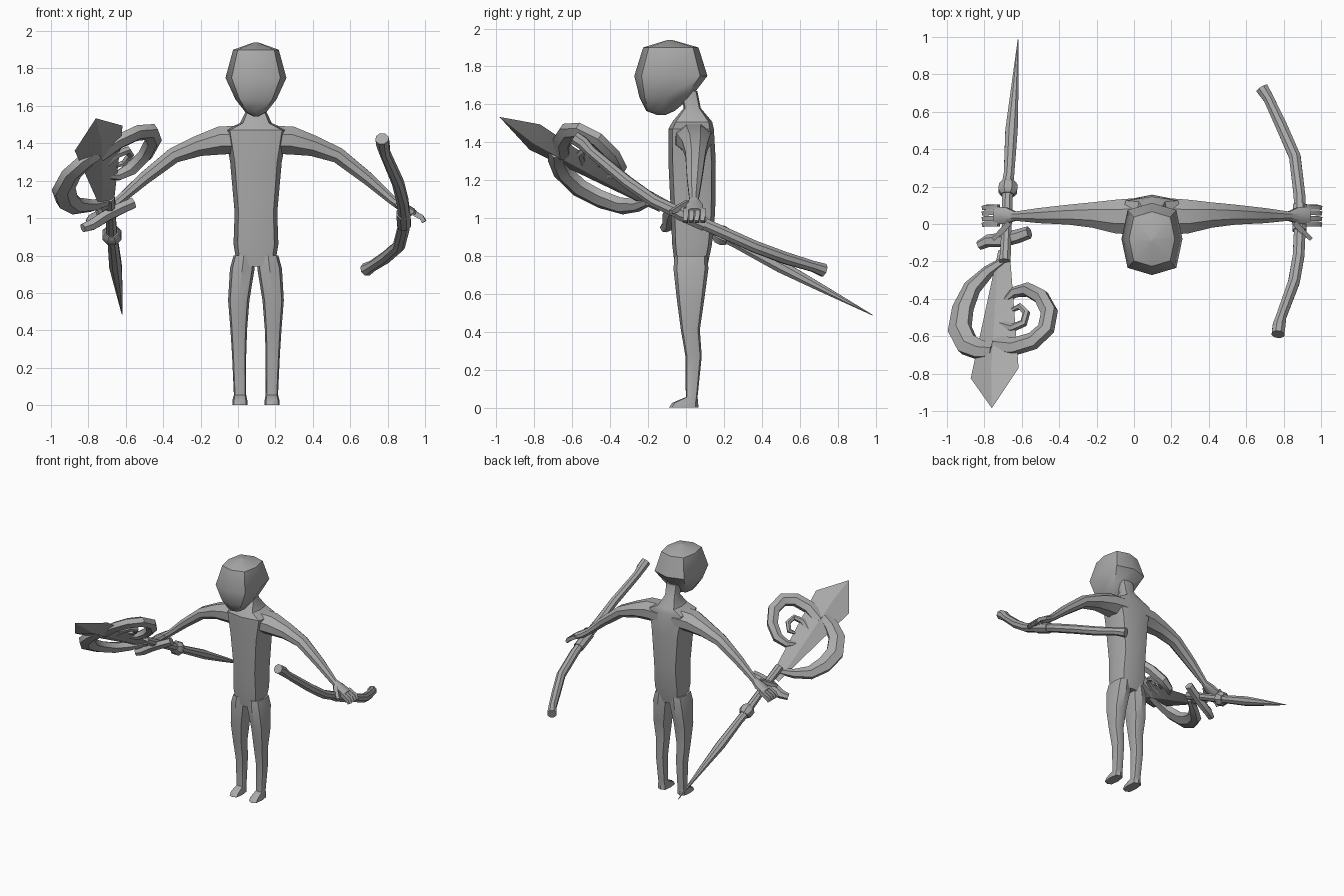
import bpy, bmesh, math
from mathutils import Vector

CX = 0.096                      # centre line of the body
grey = bpy.data.materials.new("plain_grey")
grey.diffuse_color = (0.4, 0.4, 0.4, 1)


def finish(name, bm, angle=35):
    bmesh.ops.recalc_face_normals(bm, faces=bm.faces)
    me = bpy.data.meshes.new(name)
    bm.to_mesh(me)
    bm.free()
    me.materials.append(grey)
    ob = bpy.data.objects.new(name, me)
    bpy.context.collection.objects.link(ob)
    bpy.ops.object.select_all(action='DESELECT')
    ob.select_set(True)
    bpy.context.view_layer.objects.active = ob
    bpy.ops.object.shade_smooth_by_angle(angle=math.radians(angle))
    return ob


def loft(name, rings, angle=35):
    """Skin a list of equal point rings and cap both ends."""
    bm = bmesh.new()
    vs = [[bm.verts.new(p) for p in r] for r in rings]
    n = len(vs[0])
    for a, b in zip(vs, vs[1:]):
        for i in range(n):
            j = (i + 1) % n
            bm.faces.new((a[i], a[j], b[j], b[i]))
    bm.faces.new(vs[0])
    bm.faces.new(vs[-1])
    return finish(name, bm, angle)


def ring(x, y, z, hx, hy, k=0.8):
    """Level eight-point ring, k sets how square the corners are."""
    pts = [(1, 0), (k, k), (0, 1), (-k, k), (-1, 0), (-k, -k), (0, -1), (k, -k)]
    return [(x + a * hx, y + b * hy, z) for a, b in pts]


def tube(name, path, normal=(0, 0, 1), n=6, angle=35):
    """Sweep a section along (x, y, z, half width, half thickness) points."""
    nrm = Vector(normal).normalized()
    ps = [Vector(p[:3]) for p in path]
    rings = []
    for i, p in enumerate(path):
        t = (ps[min(i + 1, len(ps) - 1)] - ps[max(i - 1, 0)]).normalized()
        side = nrm.cross(t).normalized()
        up = t.cross(side)
        r = []
        for j in range(n):
            a = (j + 0.5) * 2 * math.pi / n
            f = 1 / math.cos(math.pi / n)
            r.append(ps[i] + side * p[3] * f * math.cos(a) + up * p[4] * f * math.sin(a))
        rings.append(r)
    return loft(name, rings, angle)


# Head: z, y centre, half width, half depth
loft("head", [ring(CX, y, z, hx, hy) for z, y, hx, hy in [
    (1.543, -.13, .012, .02), (1.565, -.135, .055, .075), (1.635, -.11, .11, .135),
    (1.75, -.08, .163, .193), (1.90, -.08, .122, .146), (1.94, -.085, .01, .01)]], 50)

# Torso and neck
loft("torso", [ring(CX, y, z, hx, hy, .82) for z, y, hx, hy in [
    (.74, .027, .10, .085), (.86, .032, .12, .105), (1.03, .037, .114, .117),
    (1.30, .032, .138, .125), (1.47, .027, .17, .12), (1.508, .033, .085, .105),
    (1.58, .033, .05, .045), (1.67, .015, .052, .045)]])

for s, tag in ((1, "left"), (-1, "right")):
    # Leg with foot: z, offset, y centre, half width, half depth
    loft(tag + "_leg", [ring(CX + s * u, y, z, hx, hy) for z, u, y, hx, hy in [
        (0, .086, -.012, .040, .078), (.025, .086, -.004, .040, .068),
        (.055, .085, .03, .033, .031), (.27, .09, .04, .038, .043),
        (.41, .092, .023, .045, .050), (.56, .092, .024, .057, .071),
        (.73, .073, .026, .066, .092), (.80, .065, .027, .055, .088)]])
    # Arm and palm
    tube(tag + "_arm", [(CX + s * u, y, z, w, t) for u, y, z, w, t in [
        (.06, .04, 1.42, .10, .075), (.19, .04, 1.415, .09, .075), (.31, .048, 1.385, .068, .055),
        (.44, .05, 1.335, .053, .042), (.60, .045, 1.21, .04, .034),
        (.73, .042, 1.095, .024, .024), (.78, .045, 1.062, .044, .026),
        (.84, .045, 1.03, .046, .022)]], n=8)
    # Fingers and thumb
    for k in range(4):
        y = .0 + k * .03
        tube(f"{tag}_finger_{k + 1}", [
            (CX + s * .82, y, 1.04, .013, .014), (CX + s * .885, y, 1.005, .013, .014),
            (CX + s * .90, y - .003, .98, .011, .011)], n=4)
    tube(tag + "_thumb", [
        (CX + s * .76, .01, 1.08, .014, .014), (CX + s * .80, -.035, 1.055, .015, .015),
        (CX + s * .85, -.08, 1.03, .010, .010)], n=4)

# Bow
R = .031
tube("bow", [(x, y, z, r, r) for x, y, z, r in [
    (.77, -.59, 1.425, .034), (.775, -.545, 1.395, .034), (.785, -.50, 1.35, .028),
    (.855, -.31, 1.19, R), (.88, -.17, 1.09, R), (.888, 0, 1.01, R), (.885, .15, .945, R),
    (.86, .36, .85, R), (.79, .52, .79, R), (.72, .67, .745, .028), (.685, .725, .725, .034)]],
    n=8)
# Grip band
tube("bow_grip", [(.885, -.035, 1.027, .037, .037), (.887, .10, .967, .037, .037)], n=8)


# Staff: its ornaments lie in one tilted plane
NORMAL = Vector((-.658, .621, 1)).normalized()


def on_plane(x, y):
    return 1.422 + .658 * x - .621 * y


def flat_tube(name, pts, thick, n=6):
    tube(name, [(x, y, on_plane(x, y), w, min(thick, w)) for x, y, w in pts], NORMAL, n)


def shaft_z(y):
    return .49 + .53 * (.98 - y)


tube("staff_shaft", [(x, y, shaft_z(y), r, r) for x, y, r in [
    (-.62, .985, .002), (-.638, .72, .020), (-.655, .50, .033), (-.668, .27, .028),
    (-.675, .22, .03), (-.68, 0, .026), (-.69, -.2, .03)]], n=8)
tube("staff_collar", [(x, y, shaft_z(y), r, r) for x, y, r in [
    (-.672, .225, .035), (-.673, .205, .05), (-.675, .175, .05), (-.676, .155, .035)]], n=8)

# Cross guard
flat_tube("staff_guard", [(-.83, -.115, .022), (-.78, -.09, .03), (-.70, -.085, .036),
                          (-.62, -.065, .034), (-.56, -.045, .03)], .028)

# Blade: flat outline with a raised centre on both sides
bm = bmesh.new()
outline = [bm.verts.new((x, y, on_plane(x, y))) for x, y in [
    (-.725, -.14), (-.665, -.14), (-.617, -.77), (-.76, -.985), (-.873, -.825)]]
mid = Vector((-.745, -.79, on_plane(-.745, -.79)))
for s in (1, -1):
    apex = bm.verts.new(mid + NORMAL * .038 * s)
    for i in range(5):
        bm.faces.new((outline[i], outline[(i + 1) % 5], apex))
finish("staff_blade", bm, 15)

# Large hook, outer spiral and inner curl
flat_tube("staff_hook", [(-.70, -.20, .02), (-.78, -.255, .03), (-.865, -.34, .045),
                         (-.915, -.45, .056), (-.932, -.56, .062), (-.89, -.645, .058),
                         (-.82, -.675, .05), (-.75, -.68, .04)], .036)
flat_tube("staff_spiral", [(-.74, -.645, .045), (-.64, -.655, .045), (-.54, -.625, .045),
                           (-.47, -.56, .044), (-.453, -.47, .042), (-.495, -.39, .038),
                           (-.57, -.35, .034), (-.64, -.365, .026), (-.69, -.41, .012)], .034)
flat_tube("staff_curl", [(-.72, -.535, .022), (-.65, -.555, .021), (-.59, -.53, .019),
                         (-.575, -.475, .018), (-.61, -.44, .016), (-.65, -.46, .01)], .02)
